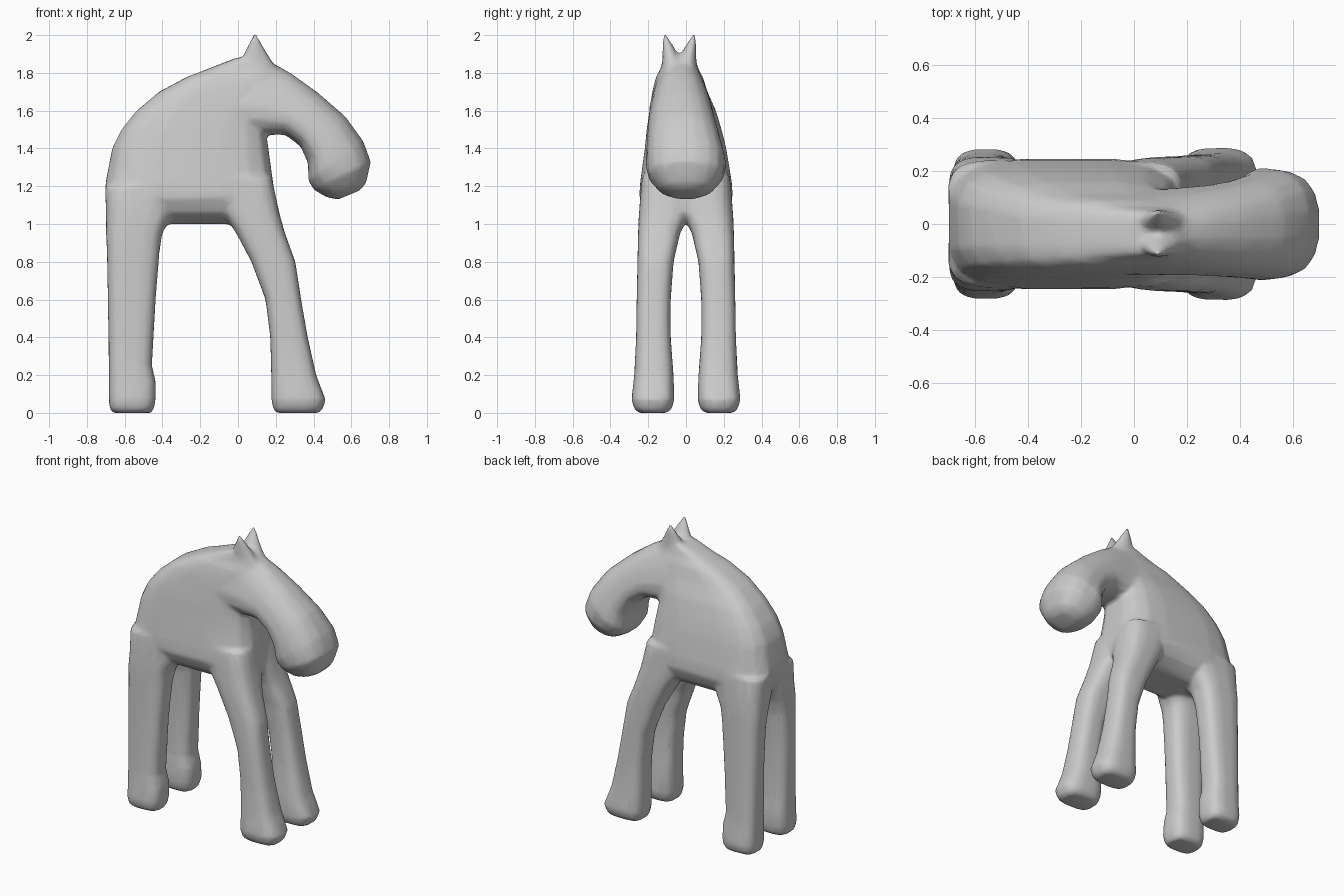
import bpy, bmesh, math
from mathutils import Vector

cube = bpy.data.objects.get("Cube")
if cube:
    bpy.data.objects.remove(cube)

grey = bpy.data.materials.new("clay_grey")
grey.use_nodes = True
colour = (0.6, 0.6, 0.6, 1)
grey.diffuse_color = colour
grey.node_tree.nodes["Principled BSDF"].inputs["Base Color"].default_value = colour

bm = bmesh.new()


def ring(centre, u, v, power, taper=0, sides=16):
    """Rounded-box ring spanned by half axes u and v, narrowing in v towards +u."""
    verts = []
    for i in range(sides):
        a = math.tau * (i + 0.5) / sides
        c, s = math.cos(a), math.sin(a)
        p = math.copysign(abs(c) ** (2 / power), c)
        q = math.copysign(abs(s) ** (2 / power), s)
        verts.append(bm.verts.new(centre + u * p + v * q * (1 - taper * p)))
    return verts


def loft(rings):
    for a, b in zip(rings, rings[1:]):
        for i in range(len(a)):
            j = (i + 1) % len(a)
            bm.faces.new((a[i], a[j], b[j], b[i]))
    bm.faces.new(rings[0][::-1])
    bm.faces.new(rings[-1])


def stack(levels, power):
    """Loft of level rings given as z, x range, y range."""
    loft([ring(Vector(((x0 + x1) / 2, (y0 + y1) / 2, z)),
               Vector(((x1 - x0) / 2, 0, 0)), Vector((0, (y1 - y0) / 2, 0)), power)
          for z, x0, x1, y0, y1 in levels])


# Torso, from belly to withers
stack([(1.0, -.56, .12, -.13, .13), (1.06, -.67, .2, -.21, .21),
       (1.14, -.7, .2, -.25, .25), (1.22, -.705, .19, -.245, .245),
       (1.4, -.67, .165, -.22, .215), (1.5, -.62, .15, -.21, .19),
       (1.6, -.54, .16, -.195, .16), (1.7, -.42, .18, -.18, .115),
       (1.78, -.27, .2, -.16, .09), (1.81, -.19, .2, -.14, .07),
       (1.88, -.01, .16, -.12, .05)], 3.6)

# Legs, mirrored across the middle
front_leg = [(0, .2, .43, .1, .25), (.02, .185, .45, .075, .275),
             (.07, .175, .465, .06, .29), (.2, .175, .415, .065, .275),
             (.4, .17, .37, .08, .265), (.6, .145, .335, .08, .262),
             (.8, .07, .305, .065, .258), (.95, -.01, .25, .03, .255),
             (1.06, -.08, .22, -.02, .25), (1.25, -.15, .18, -.02, .235)]
hind_leg = [(0, -.66, -.46, .1, .25), (.02, -.68, -.445, .08, .275),
            (.07, -.685, -.435, .07, .285), (.17, -.685, -.435, .07, .275),
            (.25, -.685, -.455, .08, .268), (.6, -.69, -.435, .08, .26),
            (.85, -.695, -.415, .065, .255), (.95, -.7, -.4, .04, .255),
            (1.03, -.7, -.36, 0, .252), (1.2, -.705, -.3, -.02, .24)]
for leg in (front_leg, hind_leg):
    stack(leg, 3)
    stack([(z, x0, x1, -y1, -y0) for z, x0, x1, y0, y1 in leg], 3)

# Neck and drooping head: upper point, lower point, half width, side shift, taper
neck = [(-.02, 1.84, -.02, 1.5, .15, -.03, .35), (.12, 1.89, .13, 1.47, .15, -.03, .4),
        (.28, 1.8, .25, 1.47, .16, -.025, .3), (.42, 1.7, .33, 1.41, .175, -.02, .22),
        (.57, 1.57, .37, 1.32, .195, -.01, .15), (.665, 1.44, .37, 1.23, .213, 0, .08),
        (.705, 1.33, .4, 1.18, .2, 0, 0), (.68, 1.22, .47, 1.14, .14, 0, 0),
        (.65, 1.18, .53, 1.13, .08, 0, 0)]
rings = []
for x0, z0, x1, z1, width, shift, taper in neck:
    top, low = Vector((x0, shift, z0)), Vector((x1, shift, z1))
    rings.append(ring((top + low) / 2, (top - low) / 2, Vector((0, width, 0)), 2.5, taper))
loft(rings)

# Pointed ears
for side in (-1, 1):
    y = -.035 + side * .045
    stack([(1.8, -.02, .22, y - .05, y + .05), (1.88, .02, .17, y - .045, y + .045),
           (1.94, .05, .135, y + side * .015 - .03, y + side * .015 + .03),
           (1.99, .073, .107, y + side * .03 - .013, y + side * .03 + .013),
           (2.015, .085, .095, y + side * .031 - .004, y + side * .031 + .004)], 2)

bmesh.ops.recalc_face_normals(bm, faces=bm.faces)
mesh = bpy.data.meshes.new("animal_body")
bm.to_mesh(mesh)
bm.free()
mesh.materials.append(grey)
body = bpy.data.objects.new("animal_body", mesh)
bpy.context.collection.objects.link(body)

# Fuse the parts into one softly modelled skin
remesh = body.modifiers.new("fuse", 'REMESH')
remesh.mode = 'VOXEL'
remesh.voxel_size = 0.014
remesh.use_smooth_shade = True
soften = body.modifiers.new("soften", 'SMOOTH')
soften.factor = 0.5
soften.iterations = 6
facets = body.modifiers.new("facets", 'DECIMATE')
facets.ratio = 0.12
